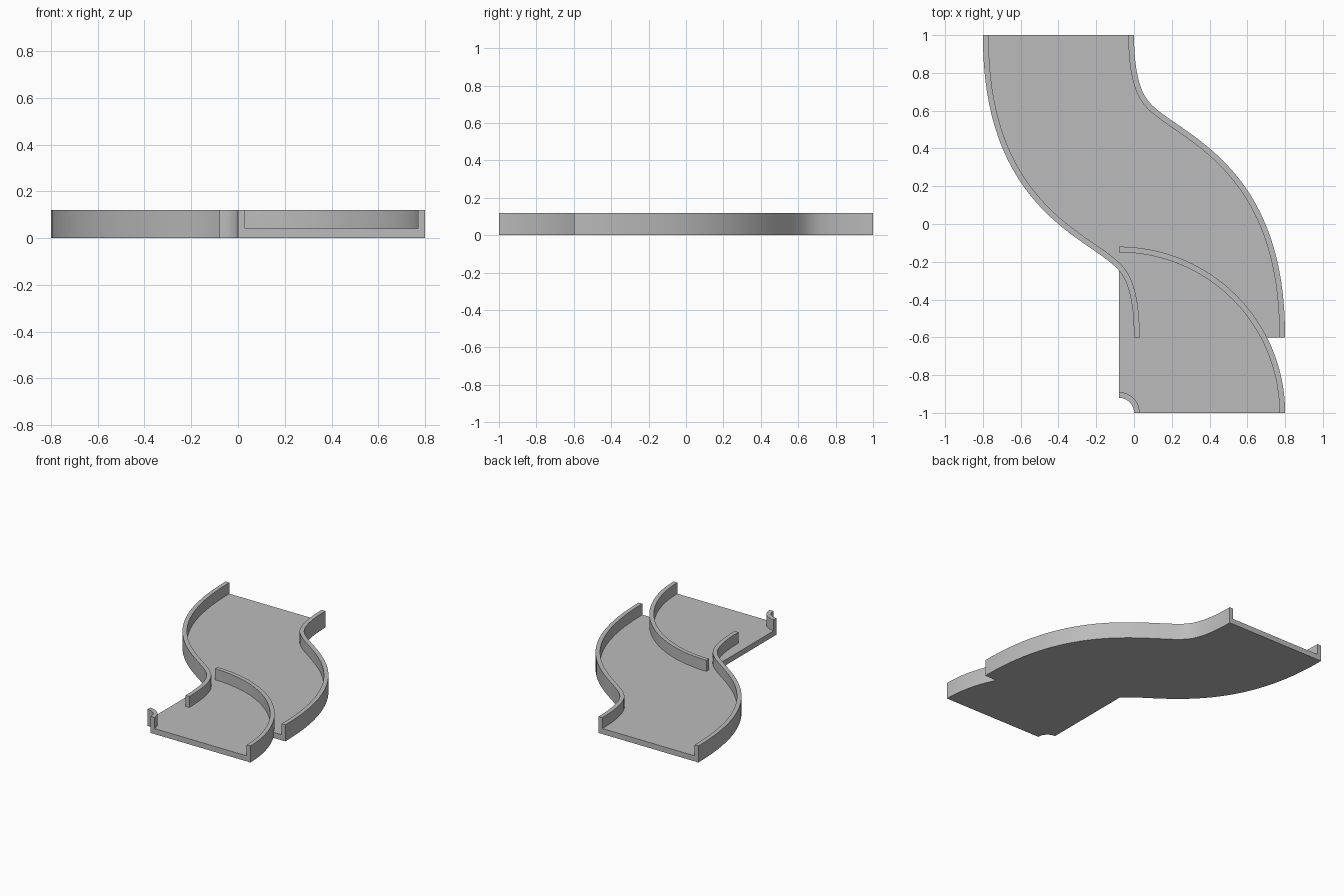
import bpy, bmesh, math
from mathutils import Vector

cube = bpy.data.objects.get("Cube")
if cube:
    bpy.data.objects.remove(cube)

grey = bpy.data.materials.new("light_grey")
grey.use_nodes = True
grey.diffuse_color = (0.5, 0.5, 0.5, 1)
grey.node_tree.nodes["Principled BSDF"].inputs["Base Color"].default_value = (0.5, 0.5, 0.5, 1)

# Channel section: floor with a raised rim on each side
HALF, RIM, FLOOR, TOP = 0.4, 0.03, 0.04, 0.12
IN = HALF - RIM
SECTION = [(-HALF, 0), (HALF, 0), (HALF, TOP), (IN, TOP),
           (IN, FLOOR), (-IN, FLOOR), (-IN, TOP), (-HALF, TOP)]
STEPS = 48


def sweep_lane(name, path):
    """Sweep the channel section along a list of (point, tangent) pairs."""
    bm = bmesh.new()
    rings = []
    for point, tangent in path:
        side = Vector((-tangent.y, tangent.x)).normalized()
        ring = []
        for offset, z in SECTION:
            p = point + side * offset
            ring.append(bm.verts.new((p.x, p.y, z)))
        rings.append(ring)
    n = len(SECTION)
    for a, b in zip(rings, rings[1:]):
        for i in range(n):
            j = (i + 1) % n
            bm.faces.new((a[i], a[j], b[j], b[i]))
    bm.faces.new(rings[0])
    bm.faces.new(rings[-1])
    bmesh.ops.recalc_face_normals(bm, faces=bm.faces)
    mesh = bpy.data.meshes.new(name)
    bm.to_mesh(mesh)
    bm.free()
    mesh.materials.append(grey)
    obj = bpy.data.objects.new(name, mesh)
    bpy.context.collection.objects.link(obj)
    bpy.ops.object.select_all(action="DESELECT")
    obj.select_set(True)
    bpy.context.view_layer.objects.active = obj
    bpy.ops.object.shade_smooth_by_angle(angle=math.radians(30))
    return obj


def s_path(start, end, handle):
    """S-shaped cubic curve leaving and arriving along -y."""
    a, d = Vector(start), Vector(end)
    b, c = a - Vector((0, handle)), d + Vector((0, handle))
    for k in range(STEPS + 1):
        t = k / STEPS
        u = 1 - t
        point = a * u**3 + b * (3 * t * u * u) + c * (3 * t * t * u) + d * t**3
        yield point, (b - a) * u * u + (c - b) * (2 * t * u) + (d - c) * t * t


def arc_path(centre, radius):
    """Quarter turn from +x to +y round the centre."""
    for k in range(STEPS + 1):
        a = math.pi / 2 * k / STEPS
        ray = Vector((math.cos(a), math.sin(a)))
        yield Vector(centre) + ray * radius, Vector((-ray.y, ray.x))


# Long S-bend lane at the back, quarter-turn lane at the front
sweep_lane("s_bend_lane", s_path((-0.4, 1), (0.4, -0.6), 1.05))
sweep_lane("quarter_turn_lane", arc_path((-0.08, -1), 0.48))
